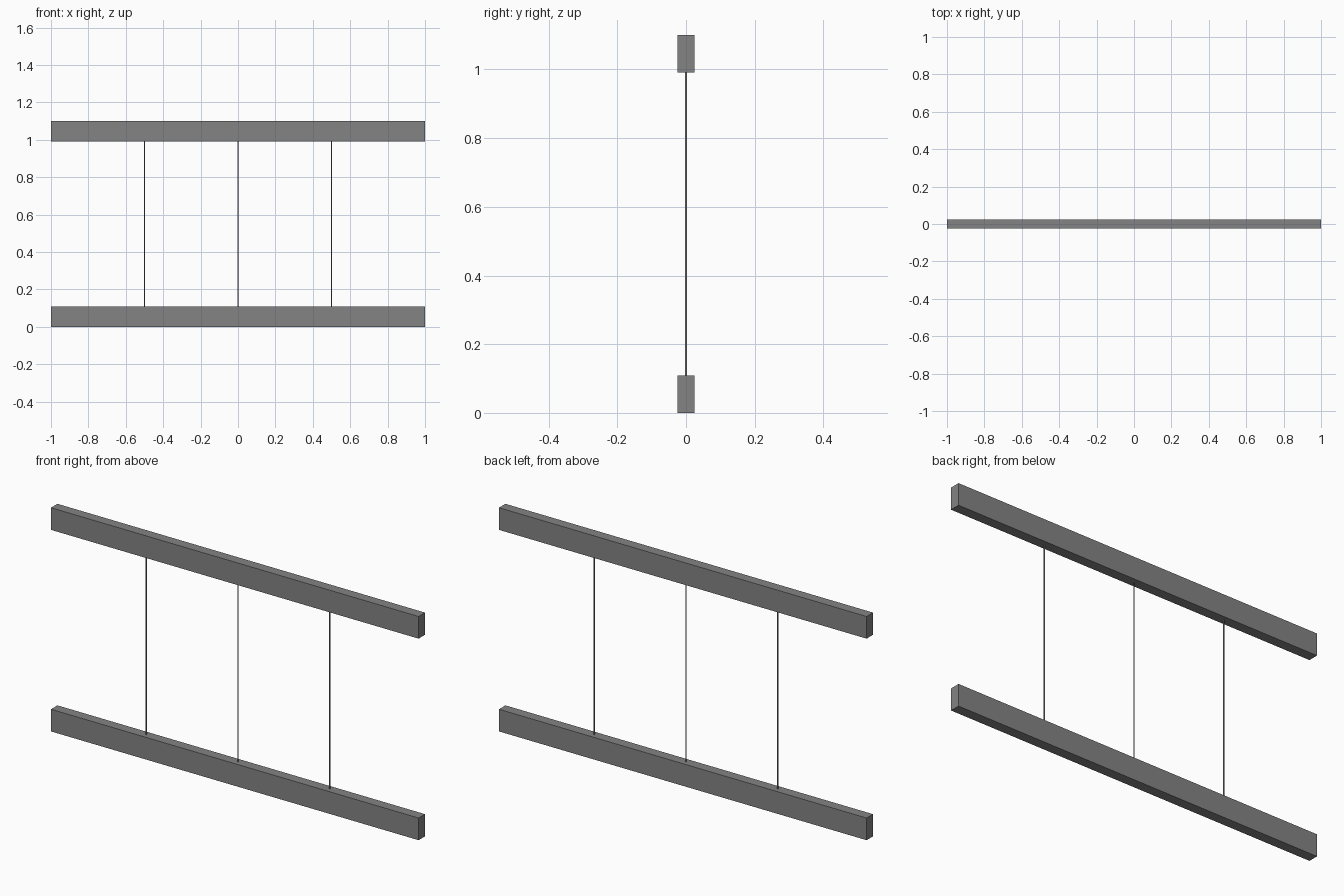
import bpy

if "Cube" in bpy.data.objects:
    bpy.data.objects.remove(bpy.data.objects["Cube"])

grey = bpy.data.materials.new("mid grey")
grey.diffuse_color = (0.23, 0.23, 0.23, 1)
grey.use_nodes = True
grey.node_tree.nodes["Principled BSDF"].inputs["Base Color"].default_value = grey.diffuse_color

LENGTH, DEPTH, HEIGHT, TOTAL = 2.0, 0.05, 0.109, 1.10


def rail(name, z_bottom):
    bpy.ops.mesh.primitive_cube_add(size=1, location=(0, 0, z_bottom + HEIGHT / 2))
    ob = bpy.context.object
    ob.name = name
    ob.scale = (LENGTH, DEPTH, HEIGHT)
    bpy.ops.object.transform_apply(location=False, rotation=False, scale=True)
    ob.data.materials.append(grey)


def rod(name, x):
    # thin rod spanning exactly between the two rails
    bpy.ops.mesh.primitive_cylinder_add(vertices=16, radius=0.003,
                                        depth=TOTAL - 2 * HEIGHT,
                                        location=(x, 0, TOTAL / 2))
    ob = bpy.context.object
    ob.name = name
    ob.data.materials.append(grey)
    bpy.ops.object.shade_smooth_by_angle()


# Horizontal rails
rail("bottom_rail", 0)
rail("top_rail", TOTAL - HEIGHT)

# Vertical rods
for name, x in (("left_rod", -0.5), ("middle_rod", 0), ("right_rod", 0.5)):
    rod(name, x)
